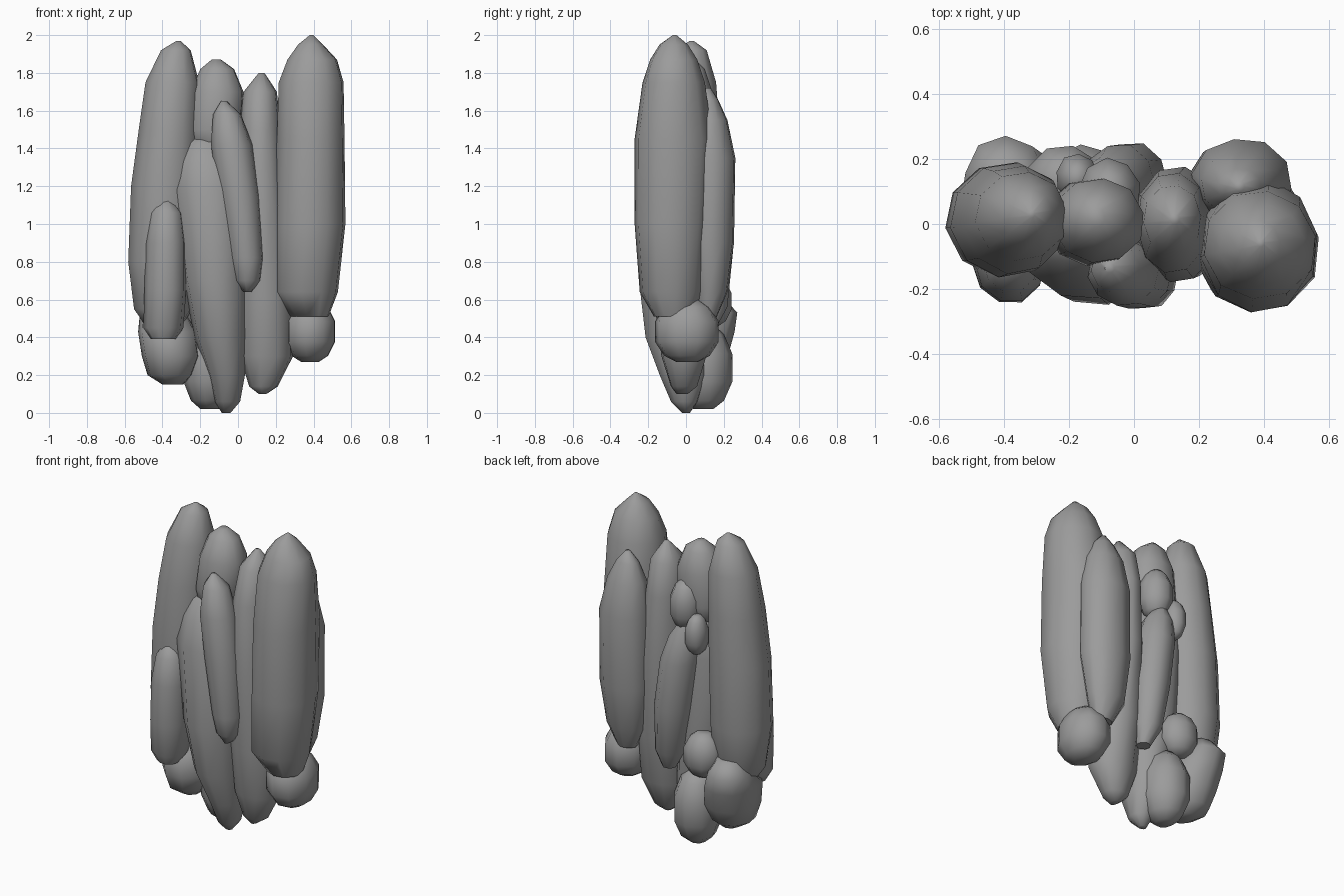
import bpy, bmesh, math, random

random.seed(4)

# Dark grey stone
stone = bpy.data.materials.new("stone_grey")
stone.diffuse_color = (.33, .33, .33, 1)


def finish(name, bm):
    bmesh.ops.recalc_face_normals(bm, faces=bm.faces)
    me = bpy.data.meshes.new(name)
    bm.to_mesh(me)
    bm.free()
    me.materials.append(stone)
    ob = bpy.data.objects.new(name, me)
    bpy.context.collection.objects.link(ob)
    bpy.ops.object.select_all(action='DESELECT')
    ob.select_set(True)
    bpy.context.view_layer.objects.active = ob
    bpy.ops.object.shade_smooth_by_angle(angle=math.radians(58))
    return ob


def pillar(name, rows, sides=10):
    """Loft rings given as (z, x_min, x_max, y_min, y_max), bottom to top."""
    bm = bmesh.new()
    turn = random.random()
    jitter = [random.uniform(1.0, 1.05) for _ in range(sides)]
    rings = []
    for z, x0, x1, y0, y1 in rows:
        ring = []
        for i in range(sides):
            a = (i + turn) * math.tau / sides
            j = jitter[i]
            ring.append(bm.verts.new(((x0 + x1) / 2 + (x1 - x0) / 2 * j * math.cos(a),
                                      (y0 + y1) / 2 + (y1 - y0) / 2 * j * math.sin(a), z)))
        rings.append(ring)
    for lo, hi in zip(rings, rings[1:]):
        for i in range(sides):
            k = (i + 1) % sides
            bm.faces.new((lo[i], lo[k], hi[k], hi[i]))
    bm.faces.new(rings[0][::-1])
    bm.faces.new(rings[-1])
    return finish(name, bm)


def rock(name, x0, x1, y0, y1, z0, z1):
    """Rounded stone filling a bounding box."""
    rows = []
    for t, r in ((0, .35), (.1, .72), (.32, 1), (.65, 1), (.88, .72), (1, .35)):
        cx, cy, w, d = (x0 + x1) / 2, (y0 + y1) / 2, (x1 - x0) / 2 * r, (y1 - y0) / 2 * r
        rows.append((z0 + (z1 - z0) * t, cx - w, cx + w, cy - d, cy + d))
    return pillar(name, rows, 9)


# Tall outer pillars
pillar("left_pillar", [
    (.45, -.48, -.30, -.06, .11), (.55, -.545, -.24, -.12, .16), (.80, -.575, -.22, -.16, .19),
    (1.2, -.56, -.21, -.16, .19), (1.5, -.52, -.205, -.15, .18), (1.75, -.485, -.205, -.11, .16),
    (1.92, -.405, -.25, -.05, .11), (1.97, -.325, -.305, .02, .04)])
pillar("right_pillar", [
    (.51, .28, .48, -.17, .04), (.64, .19, .53, -.245, .09), (1.0, .20, .57, -.272, .12),
    (1.45, .21, .565, -.272, .14), (1.75, .22, .56, -.23, .10), (1.87, .265, .525, -.19, .06),
    (1.95, .32, .45, -.14, .01), (2.0, .38, .40, -.07, -.05)])
pillar("back_right_pillar", [
    (.5, .27, .39, .06, .16), (.64, .20, .44, .04, .22), (.9, .17, .48, .0, .255),
    (1.35, .18, .48, .0, .262), (1.55, .21, .44, .02, .22), (1.66, .26, .39, .06, .17),
    (1.72, .31, .34, .10, .13)])

# Central pillars
pillar("centre_pillar", [
    (0, -.085, -.04, -.02, .02), (.06, -.12, .01, -.08, .06), (.2, -.155, .035, -.14, .11),
    (.4, -.225, .045, -.215, .13), (.7, -.285, .05, -.25, .14), (1.18, -.345, .05, -.23, .13),
    (1.33, -.33, .02, -.18, .11), (1.43, -.285, -.05, -.12, .07), (1.47, -.22, -.12, -.07, .04)])
pillar("right_centre_pillar", [
    (.1, .11, .15, -.05, .01), (.14, .06, .21, -.08, .06), (.3, .01, .29, -.13, .11),
    (.6, .0, .29, -.17, .16), (1.1, .0, .26, -.18, .18), (1.5, .01, .225, -.15, .16),
    (1.7, .03, .205, -.09, .12), (1.80, .11, .14, .0, .03)])
pillar("front_slim_pillar", [
    (.64, .03, .07, -.20, -.12), (.7, -.02, .12, -.235, -.08), (.82, -.045, .135, -.258, -.05),
    (1.15, -.10, .115, -.26, -.05), (1.42, -.14, .075, -.25, -.05), (1.58, -.13, .015, -.21, -.06),
    (1.65, -.09, -.06, -.15, -.12)])
pillar("front_short_pillar", [
    (.39, -.46, -.33, -.19, -.06), (.45, -.50, -.29, -.22, .0), (.65, -.495, -.275, -.245, .02),
    (.9, -.49, -.275, -.24, .02), (1.06, -.465, -.295, -.21, -.01), (1.14, -.41, -.36, -.14, -.07)])
pillar("back_slim_pillar", [
    (.45, -.01, .07, .08, .16), (.56, -.07, .10, .03, .22), (.85, -.12, .10, .0, .25),
    (1.15, -.16, .06, .0, .245), (1.3, -.165, .01, .03, .21), (1.4, -.12, -.06, .09, .16)])

# Upper stones
pillar("upper_stone", [
    (1.36, -.17, -.10, -.06, .07), (1.41, -.25, -.03, -.11, .12), (1.50, -.275, .02, -.13, .14),
    (1.7, -.25, .03, -.12, .14), (1.82, -.20, -.02, -.07, .10), (1.87, -.14, -.09, -.01, .05)])
rock("back_upper_stone", -.17, .02, .0, .20, 1.34, 1.64)
rock("back_small_stone", -.24, -.11, .07, .215, 1.22, 1.46)

# Base stones
rock("right_base_stone", .245, .52, -.16, .175, .27, .60)
pillar("left_base_stone", [
    (.15, -.40, -.29, -.03, .10), (.2, -.48, -.24, -.10, .17), (.3, -.51, -.20, -.14, .22),
    (.43, -.53, -.22, -.13, .255), (.53, -.52, -.27, .0, .27), (.61, -.46, -.32, .08, .20)], 9)
rock("back_base_stone", -.285, -.015, -.06, .24, .02, .47)
rock("back_low_stone", -.33, -.10, .03, .24, .46, .73)
